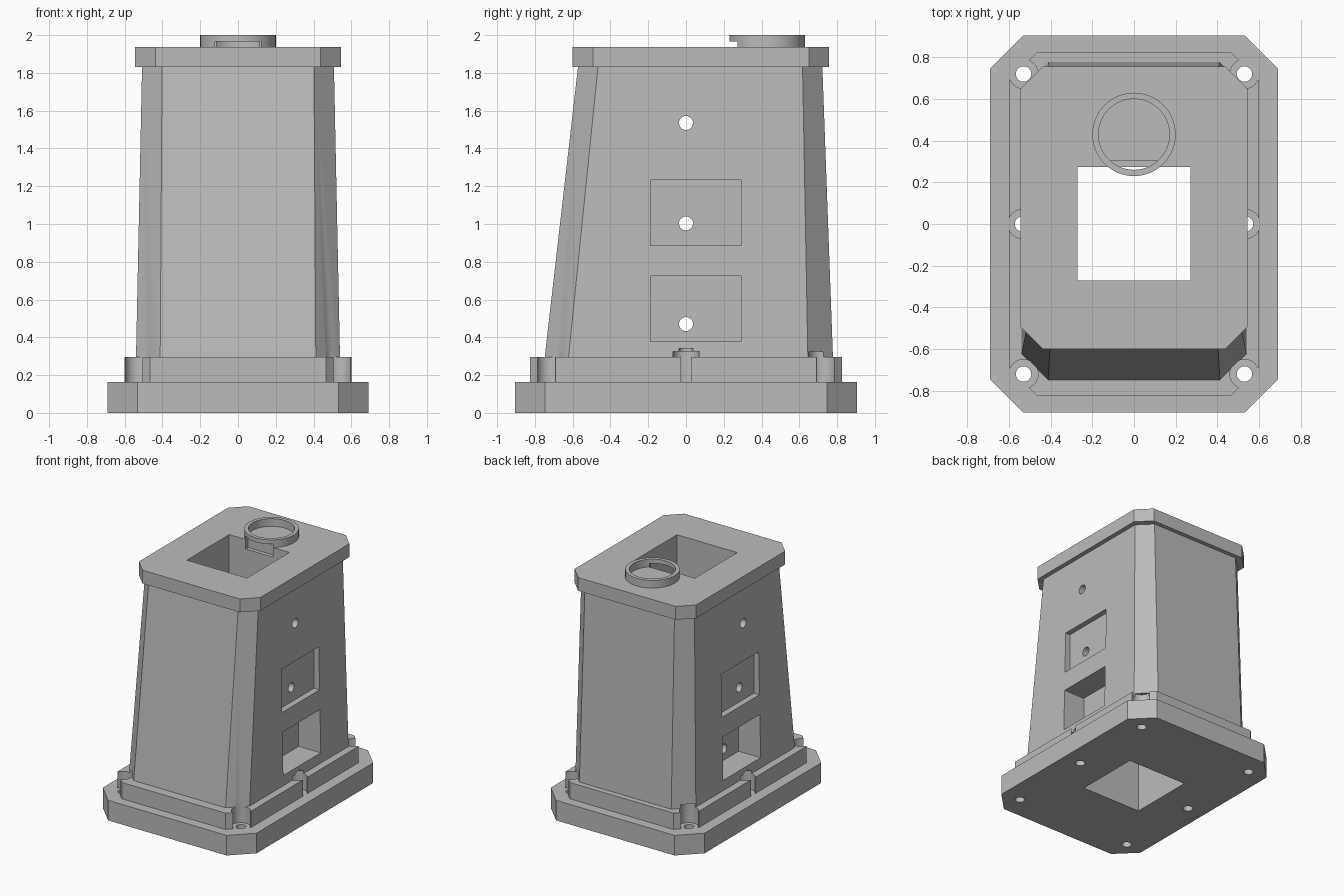
import bpy, bmesh
from mathutils import Matrix

cube = bpy.data.objects.get("Cube")
if cube:
    bpy.data.objects.remove(cube, do_unlink=True)

grey = bpy.data.materials.new("plain grey")
grey.use_nodes = True
grey.diffuse_color = (0.5, 0.5, 0.5, 1)
grey.node_tree.nodes["Principled BSDF"].inputs["Base Color"].default_value = (0.5, 0.5, 0.5, 1)


def add_object(name, bm):
    bmesh.ops.recalc_face_normals(bm, faces=bm.faces)
    mesh = bpy.data.meshes.new(name)
    bm.to_mesh(mesh)
    bm.free()
    mesh.materials.append(grey)
    obj = bpy.data.objects.new(name, mesh)
    bpy.context.scene.collection.objects.link(obj)
    return obj


def octagon(x, front, back, cx, cf, cb):
    """Rectangle with cut corners; cx, cf, cb are where the cuts begin."""
    half = [(cx, front), (x, cf), (x, cb), (cx, back)]
    return half + [(-px, py) for px, py in reversed(half)]


def loft(name, bottom, z0, top, z1):
    bm = bmesh.new()
    low = [bm.verts.new((x, y, z0)) for x, y in bottom]
    high = [bm.verts.new((x, y, z1)) for x, y in top]
    bm.faces.new(low)
    bm.faces.new(high)
    for i in range(len(low)):
        j = (i + 1) % len(low)
        bm.faces.new((low[i], low[j], high[j], high[i]))
    return add_object(name, bm)


def box(name, x0, x1, y0, y1, z0, z1):
    outline = [(x0, y0), (x1, y0), (x1, y1), (x0, y1)]
    return loft(name, outline, z0, outline, z1)


def cylinder(name, radius, x, y, z0, z1, sides=32):
    bm = bmesh.new()
    bmesh.ops.create_cone(bm, cap_ends=True, segments=sides, radius1=radius, radius2=radius,
                          depth=z1 - z0, matrix=Matrix.Translation((x, y, (z0 + z1) / 2)))
    return add_object(name, bm)


def cross_hole(name, z):
    bm = bmesh.new()
    turn = Matrix.Translation((0, 0, z)) @ Matrix.Rotation(1.5707963, 4, 'Y')
    bmesh.ops.create_cone(bm, cap_ends=True, segments=32, radius1=0.037, radius2=0.037,
                          depth=2, matrix=turn)
    return add_object(name, bm)


def cut(obj, cutters):
    for cutter in cutters:
        cutter.hide_render = True
        mod = obj.modifiers.new("cut", 'BOOLEAN')
        mod.operation = 'DIFFERENCE'
        mod.solver = 'EXACT'
        mod.object = cutter
    bpy.context.view_layer.update()
    result = obj.evaluated_get(bpy.context.evaluated_depsgraph_get())
    mesh = bpy.data.meshes.new_from_object(result)
    obj.modifiers.clear()
    obj.data = mesh


# Solid parts
base_shape = octagon(0.69, -0.905, 0.905, 0.532, -0.747, 0.747)
collar_shape = octagon(0.6, -0.825, 0.825, 0.465, -0.69, 0.69)
cap_shape = octagon(0.545, -0.6, 0.757, 0.437, -0.492, 0.65)
base = loft("base_plate", base_shape, 0, base_shape, 0.163)
collar = loft("base_collar", collar_shape, 0.163, collar_shape, 0.295)
tower = loft("tower", octagon(0.54, -0.748, 0.778, 0.412, -0.622, 0.645), 0.295,
             octagon(0.508, -0.572, 0.722, 0.402, -0.466, 0.617), 1.83)
cap = loft("top_cap", cap_shape, 1.83, cap_shape, 1.938)
ring = cylinder("top_ring", 0.2, 0, 0.43, 1.938, 2.0, 64)

# Cutters
shaft = box("shaft_cutter", -0.27, 0.27, -0.27, 0.273, -0.5, 2.5)
ring_bore = cylinder("ring_bore_cutter", 0.17, 0, 0.43, 1.9, 2.1, 64)
ring_slot = box("slot_cutter", -0.122, 0.122, 0.1, 0.305, 1.86, 1.966)
screws, pockets = [], []
for side in (-1, 1):
    for x, y in ((0.53, -0.72), (0.535, 0), (0.53, 0.72)):
        screws.append(cylinder("screw_cutter", 0.037, side * x, y, -0.1, 0.34))
        pockets.append(cylinder("pocket_cutter", 0.07, side * x, y, 0.1, 0.325))
windows = []
for floor, z0, z1 in ((0.34, 0.377, 0.725), (0.478, 0.885, 1.232)):
    for side in (-1, 1):
        x0, x1 = sorted((side * floor, side * 0.8))
        windows.append(box("window_cutter", x0, x1, -0.188, 0.292, z0, z1))
cross_holes = [cross_hole("cross_hole_cutter", z) for z in (0.47, 1.003, 1.535)]

cut(base, [shaft] + screws)
cut(collar, [shaft] + pockets)
cut(tower, [shaft] + pockets + screws + windows + cross_holes)
cut(cap, [shaft, ring_slot])
cut(ring, [ring_bore, ring_slot])

for helper in [shaft, ring_bore, ring_slot] + screws + pockets + windows + cross_holes:
    bpy.data.objects.remove(helper, do_unlink=True)

# Round walls smooth, edges sharp
bpy.ops.object.select_all(action='DESELECT')
for part in (base, collar, tower, cap, ring):
    part.select_set(True)
bpy.context.view_layer.objects.active = base
bpy.ops.object.shade_smooth_by_angle(angle=0.4)
